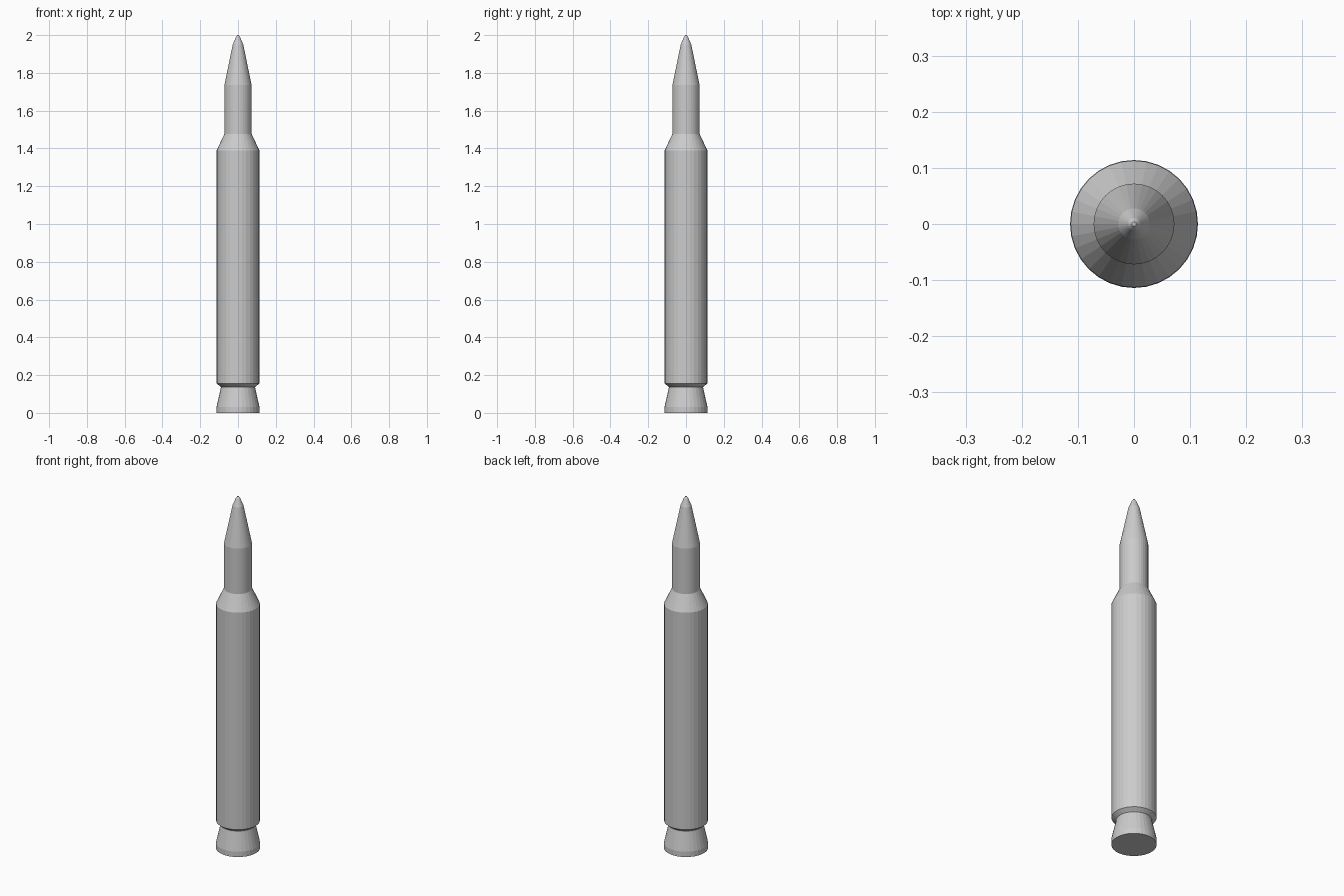
import bpy, bmesh
from math import cos, sin, tau

if "Cube" in bpy.data.objects:
    bpy.data.objects.remove(bpy.data.objects["Cube"])

SIDES = 32


def lathe(name, profile, cap_bottom=False, cap_top=False):
    """Revolve (radius, height) points around z into a flat-faced shell."""
    bm = bmesh.new()
    rings = [[bm.verts.new((r * cos(tau * i / SIDES), r * sin(tau * i / SIDES), z))
              for i in range(SIDES)] for r, z in profile]
    for low, high in zip(rings, rings[1:]):
        for i in range(SIDES):
            j = (i + 1) % SIDES
            bm.faces.new((low[i], low[j], high[j], high[i]))
    if cap_bottom:
        bm.faces.new(rings[0][::-1])
    if cap_top:
        bm.faces.new(rings[-1])
    mesh = bpy.data.meshes.new(name)
    bm.to_mesh(mesh)
    bm.free()
    obj = bpy.data.objects.new(name, mesh)
    bpy.context.collection.objects.link(obj)
    return obj


# Case: rim, extractor groove, body, shoulder and neck
lathe("case", [(0.114, 0), (0.114, 0.03), (0.091, 0.132), (0.091, 0.138),
               (0.113, 0.155), (0.113, 1.39), (0.072, 1.477), (0.072, 1.735)],
      cap_bottom=True)

# Pointed tip, seated on the neck
lathe("pointed_tip", [(0.072, 1.735), (0.028, 1.95), (0.011, 1.99), (0.004, 2.0)],
      cap_top=True)
